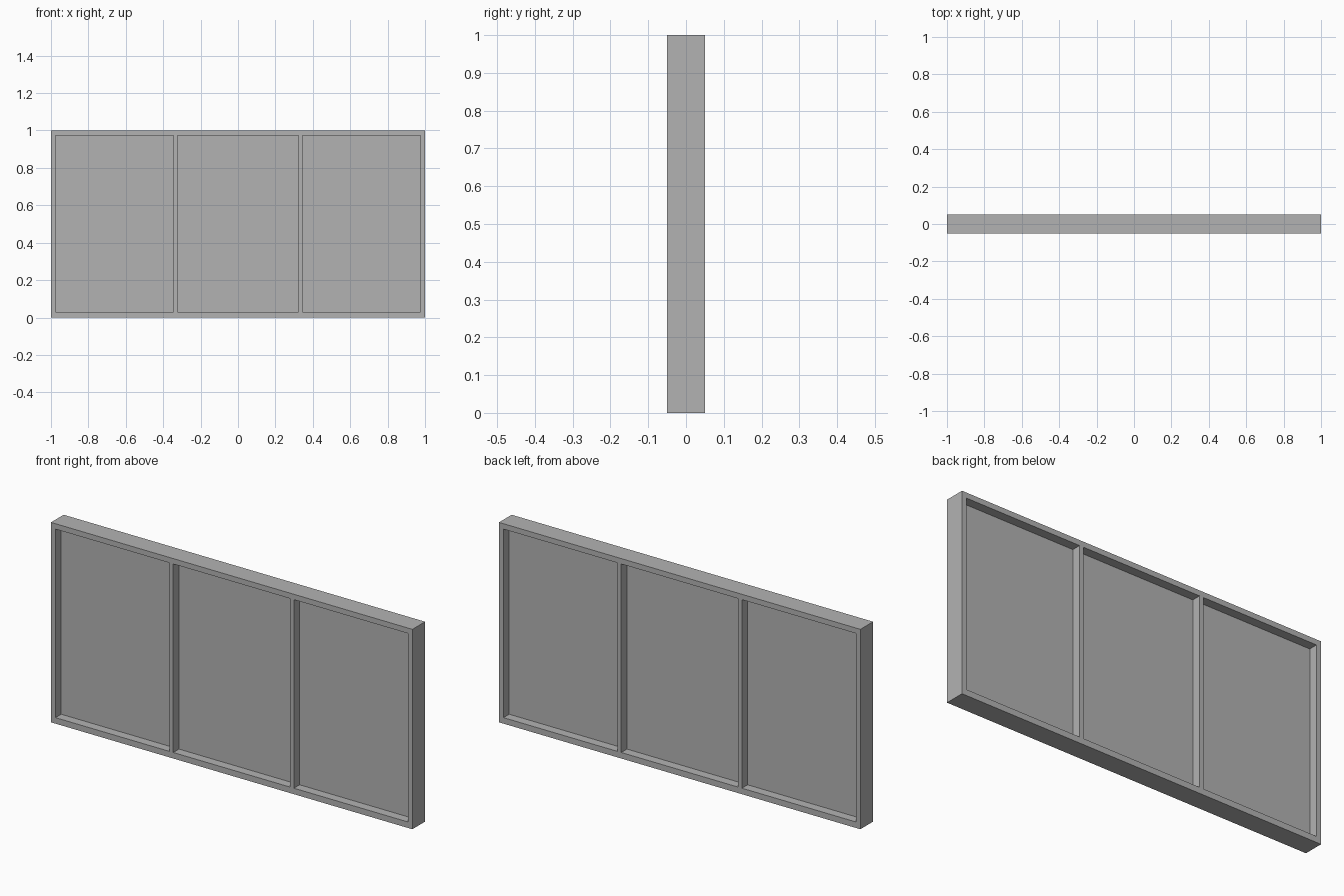
import bpy

if "Cube" in bpy.data.objects:
    bpy.data.objects.remove(bpy.data.objects["Cube"])

grey = bpy.data.materials.new("plain grey")
grey.diffuse_color = (0.45, 0.45, 0.45, 1)
grey.use_nodes = True
grey.node_tree.nodes["Principled BSDF"].inputs["Base Color"].default_value = grey.diffuse_color

DEPTH = 0.10      # frame depth, front to back
PANE = 0.01       # pane thickness
SIDE = 0.025      # outer stile width
MULLION = 0.021   # inner divider width
TOP, BOTTOM = 0.973, 0.03   # opening height limits


def box(name, x0, x1, z0, z1, depth):
    bpy.ops.mesh.primitive_cube_add(
        size=1, location=((x0 + x1) / 2, 0, (z0 + z1) / 2))
    ob = bpy.context.object
    ob.name = name
    ob.scale = (x1 - x0, depth, z1 - z0)
    bpy.ops.object.transform_apply(location=False, rotation=False, scale=True)
    ob.data.materials.append(grey)
    return ob


# Rails across the full width
box("bottom_rail", -1, 1, 0, BOTTOM, DEPTH)
box("top_rail", -1, 1, TOP, 1, DEPTH)

# Outer stiles and inner mullions, mirrored left and right
for side, s in (("left", -1), ("right", 1)):
    for part, centre, width in (("stile", 1 - SIDE / 2, SIDE),
                                ("mullion", 0.334, MULLION)):
        box(f"{side}_{part}", s * centre - width / 2, s * centre + width / 2,
            BOTTOM, TOP, DEPTH)

# Thin panes set in the middle of the frame depth
inner = 0.334 - MULLION / 2
outer = 0.334 + MULLION / 2
for name, x0, x1 in (("left_pane", -1 + SIDE, -outer),
                     ("middle_pane", -inner, inner),
                     ("right_pane", outer, 1 - SIDE)):
    box(name, x0, x1, BOTTOM, TOP, PANE)
